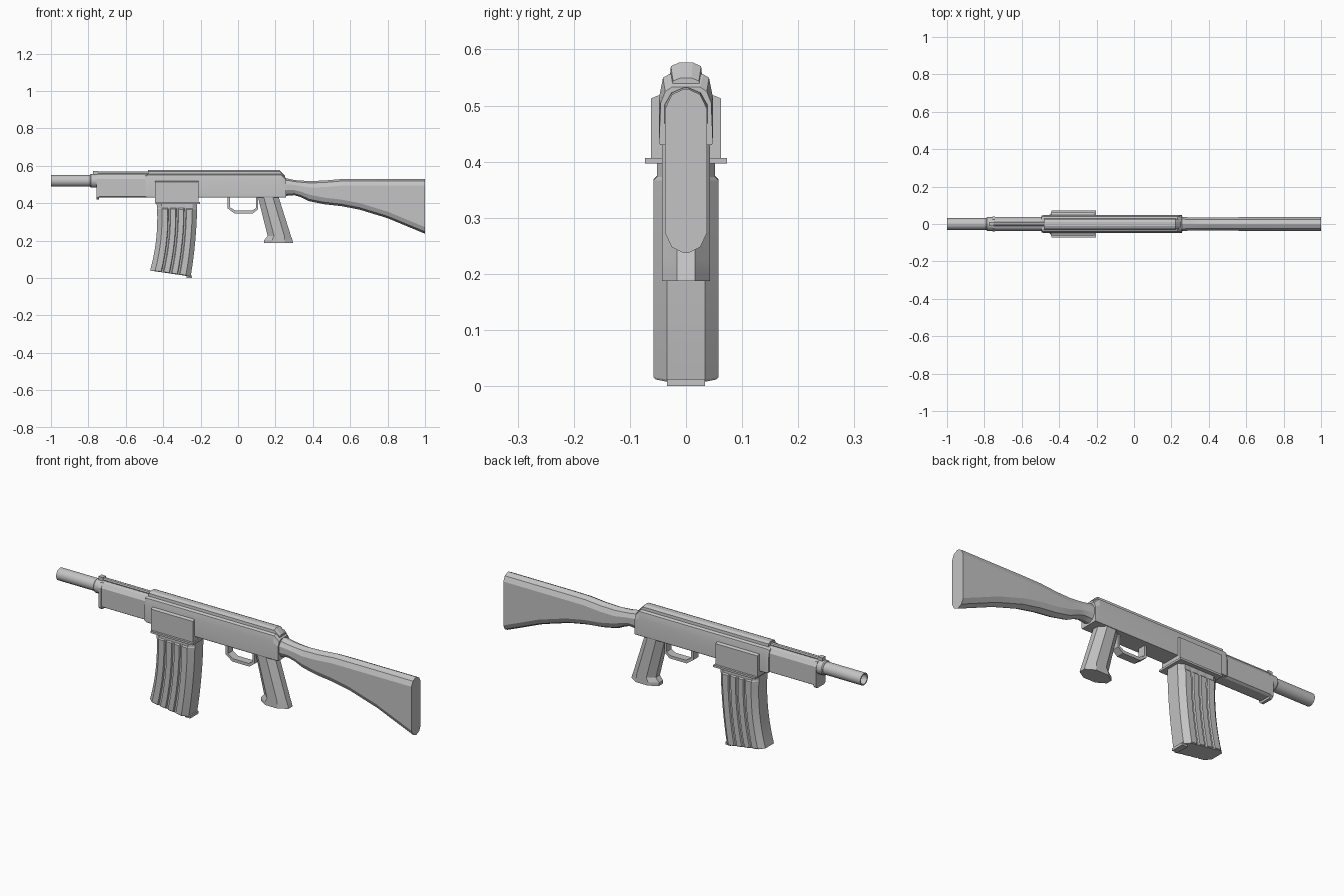
import bpy, bmesh, math

if "Cube" in bpy.data.objects:
    bpy.data.objects.remove(bpy.data.objects["Cube"])

grey = bpy.data.materials.new("grey metal")
grey.diffuse_color = (0.55, 0.55, 0.55, 1)
grey.use_nodes = True
grey.node_tree.nodes["Principled BSDF"].inputs["Base Color"].default_value = grey.diffuse_color


def loft(name, rings, closed=False, smooth=35):
    """Skin a list of equal-length point rings; cap the ends unless closed."""
    bm = bmesh.new()
    vs = [[bm.verts.new(p) for p in r] for r in rings]
    n, m = len(rings[0]), len(rings)
    for i in range(m if closed else m - 1):
        a, b = vs[i], vs[(i + 1) % m]
        for j in range(n):
            k = (j + 1) % n
            bm.faces.new((a[j], a[k], b[k], b[j]))
    if not closed:
        bm.faces.new(vs[0])
        bm.faces.new(vs[-1])
    bmesh.ops.recalc_face_normals(bm, faces=bm.faces)
    me = bpy.data.meshes.new(name)
    bm.to_mesh(me)
    bm.free()
    me.materials.append(grey)
    ob = bpy.data.objects.new(name, me)
    bpy.context.collection.objects.link(ob)
    bpy.ops.object.select_all(action='DESELECT')
    ob.select_set(True)
    bpy.context.view_layer.objects.active = ob
    bpy.ops.object.shade_smooth_by_angle(angle=math.radians(smooth))
    return ob


def mirror(half):
    """Close a right-hand (y, z) outline by reflecting it across y = 0."""
    return half + [(-y, z) for y, z in reversed(half)]


def prism(name, half, x0, x1):
    """Straight part along x from a mirrored (y, z) outline."""
    return loft(name, [[(x, y, z) for y, z in mirror(half)] for x in (x0, x1)], smooth=15)


def box(name, x0, x1, w, z0, z1):
    return prism(name, [(w, z0), (w, z1)], x0, x1)


def tube(name, stations, cz, n=16):
    """Round part along x from (x, radius) stations."""
    return loft(name, [[(x, r * math.cos(2 * math.pi * k / n), cz + r * math.sin(2 * math.pi * k / n))
                        for k in range(n)] for x, r in stations])


# Barrel with open muzzle, and its collar
tube("barrel", [(-0.80, 0.025), (-1, 0.025), (-1, 0.031), (-0.70, 0.031)], 0.52)
tube("barrel_collar", [(-0.79, 0.033), (-0.785, 0.037), (-0.745, 0.037), (-0.74, 0.033)], 0.52)
box("front_sight", -0.775, -0.75, 0.012, 0.545, 0.572)

# Handguard with top rod and front lip
prism("handguard", [(0.026, 0.43), (0.037, 0.437), (0.037, 0.53), (0.024, 0.55), (0.010, 0.556)], -0.75, -0.47)
prism("handguard_lip", [(0.028, 0.42), (0.039, 0.43), (0.039, 0.53), (0.024, 0.552)], -0.757, -0.742)
tube("top_rod", [(-0.77, 0.010), (-0.47, 0.010)], 0.56, 8)

# Receiver: bevelled body with a slanted rear, and a raised cover on top
body = [(0.046, 0.43), (0.048, 0.435), (0.048, 0.515), (0.041, 0.55), (0.030, 0.556)]
rear = [(0.046, 0.43), (0.048, 0.435), (0.045, 0.505), (0.037, 0.525), (0.025, 0.533)]
front = [(0.042, 0.434), (0.044, 0.439), (0.044, 0.51), (0.037, 0.545), (0.027, 0.55)]
loft("receiver", [[(x, y, z) for y, z in mirror(h)]
                  for x, h in ((-0.495, front), (-0.482, body), (0.232, body), (0.257, rear))], smooth=15)
cover = [(0.030, 0.54), (0.027, 0.57), (0.012, 0.577)]
cover_end = [(0.026, 0.53), (0.023, 0.544), (0.010, 0.549)]
loft("receiver_cover", [[(x, y, z) for y, z in mirror(h)]
                        for x, h in ((-0.482, cover), (0.222, cover), (0.250, cover_end))], smooth=15)

# Magazine well and flange
prism("magazine_well", [(0.062, 0.405), (0.062, 0.513), (0.050, 0.518)], -0.445, -0.21)
box("magazine_flange", -0.44, -0.203, 0.073, 0.397, 0.407)

# Curved magazine: chamfered corners, three grooves per side
def magazine_ring(t, w, g):
    side = [(0, 0.034), (0.12, w)]
    for c in (0.3, 0.5, 0.7):
        side += [(c - 0.035, w), (c - 0.02, g), (c + 0.02, g), (c + 0.035, w)]
    side += [(0.88, w), (1, 0.034)]
    xf = -0.435 + 0.030 * t - 0.065 * t * t
    xb = -0.218 - 0.005 * t - 0.030 * t * t
    zf, zb = 0.40 - 0.36 * t, 0.40 - 0.392 * t
    return [(xf + (xb - xf) * u, y, zf + (zb - zf) * u) for u, y in mirror_uy(side)]


def mirror_uy(side):
    return side + [(u, -y) for u, y in reversed(side)]


rings = [magazine_ring(0, 0.052, 0.0515), magazine_ring(0.07, 0.052, 0.0515)]
rings += [magazine_ring(0.085 + 0.905 * k / 8, 0.058, 0.051) for k in range(9)]
rings.append(magazine_ring(1, 0.054, 0.050))
loft("magazine", rings, smooth=15)
box("magazine_toe", -0.275, -0.245, 0.034, 0.0, 0.013)

# Pistol grip: eight-sided, raked back, flared toe
def grip_ring(x0, x1, z):
    d = (x1 - x0) * 0.28
    pts = [(x0, 0.016), (x0 + d, 0.043), (x1 - d, 0.043), (x1, 0.016)]
    return [(x, y, z) for x, y in mirror_uy(pts)]


loft("pistol_grip", [grip_ring(*s) for s in ((0.105, 0.215, 0.44), (0.158, 0.283, 0.225),
                                             (0.140, 0.291, 0.203), (0.140, 0.295, 0.187))], smooth=15)

# Trigger guard: flat strip swept along a bent path (outer and inner points)
path = [((-0.055, 0.435), (-0.043, 0.435)), ((-0.055, 0.372), (-0.043, 0.378)),
        ((-0.018, 0.345), (-0.012, 0.360)), ((0.078, 0.345), (0.074, 0.360)),
        ((0.107, 0.367), (0.095, 0.374)), ((0.107, 0.435), (0.095, 0.435))]
loft("trigger_guard", [[(o[0], -0.02, o[1]), (o[0], 0.02, o[1]), (i[0], 0.02, i[1]), (i[0], -0.02, i[1])]
                       for o, i in path], smooth=15)

# Shoulder stock: (x, bottom, top, half width) stations
def stock_ring(x, b, t, w):
    h = t - b
    c = min(0.035, h * 0.33)
    half = [(0.004, b), (w * 0.68, b + c * 0.3), (w, b + c), (w, t - c), (w * 0.68, t - c * 0.3), (0.004, t)]
    return [(x, y, z) for y, z in mirror(half)]


loft("stock", [stock_ring(*s) for s in (
    (0.245, 0.435, 0.532, 0.039), (0.265, 0.440, 0.532, 0.038), (0.30, 0.443, 0.524, 0.035),
    (0.335, 0.433, 0.521, 0.034), (0.38, 0.411, 0.519, 0.034), (0.46, 0.395, 0.521, 0.035),
    (0.55, 0.385, 0.529, 0.036), (0.65, 0.366, 0.53, 0.037), (0.80, 0.320, 0.53, 0.037),
    (1.0, 0.237, 0.53, 0.037))], smooth=20)
